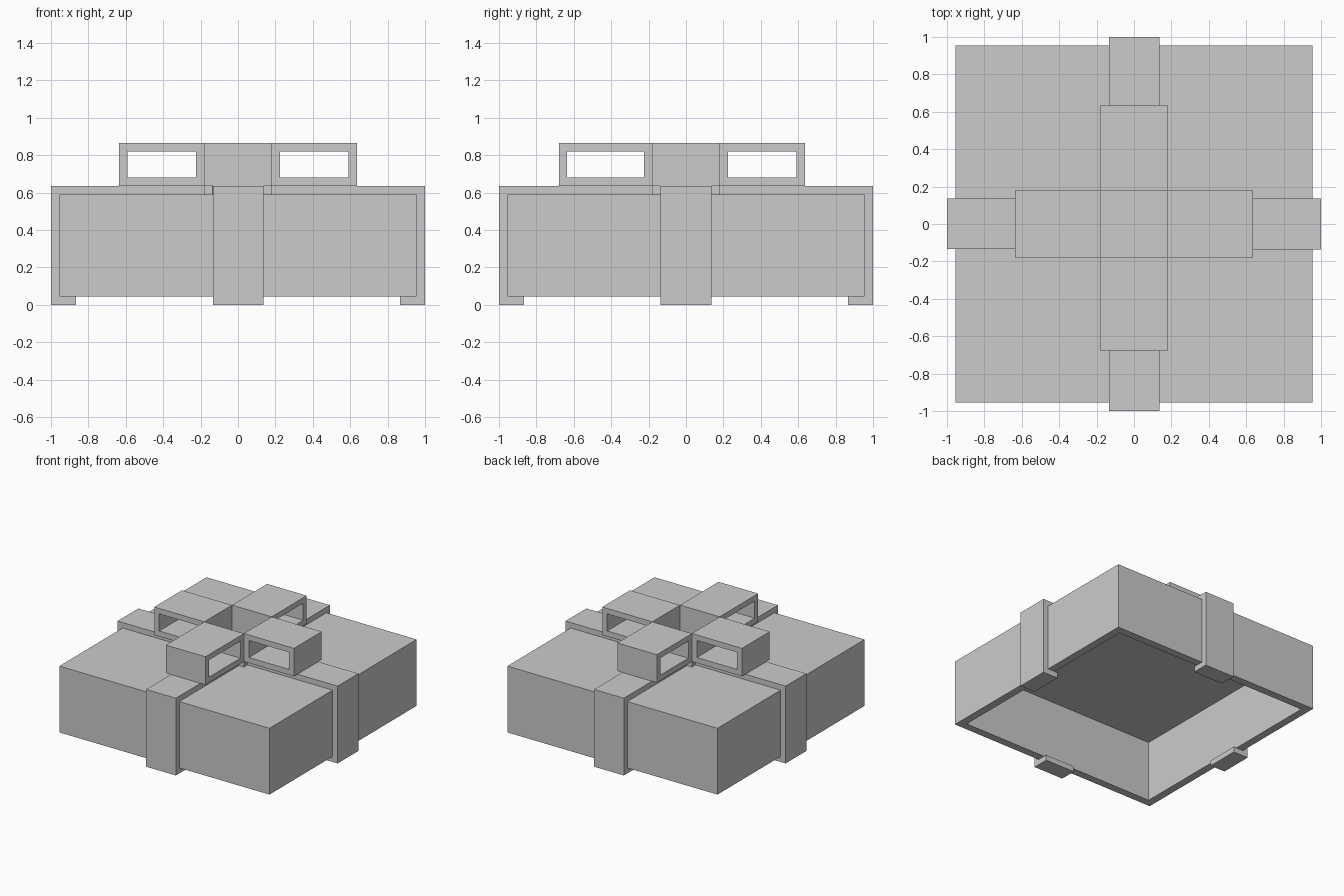
import bpy, bmesh
from math import pi
from mathutils import Matrix, Vector

if "Cube" in bpy.data.objects:
    bpy.data.objects.remove(bpy.data.objects["Cube"])

BOX, TOP, BASE = 0.955, 0.59, 0.045   # box half width, top and bottom heights
T = 0.045                             # ribbon thickness
KNOT = 0.18                           # half width of knot and bow loops


def finish(name, bm, angle=0.0):
    bmesh.ops.rotate(bm, verts=bm.verts, matrix=Matrix.Rotation(angle, 3, 'Z'))
    bmesh.ops.recalc_face_normals(bm, faces=bm.faces)
    mesh = bpy.data.meshes.new(name)
    bm.to_mesh(mesh)
    bm.free()
    obj = bpy.data.objects.new(name, mesh)
    bpy.context.collection.objects.link(obj)
    return obj


def block(half, z0, z1):
    bm = bmesh.new()
    bmesh.ops.create_cube(bm, size=1, matrix=Matrix.Translation((0, 0, (z0 + z1) / 2))
                          @ Matrix.Diagonal((2 * half, 2 * half, z1 - z0, 1)))
    return bm


def extrude_width(bm, width):
    res = bmesh.ops.extrude_face_region(bm, geom=bm.faces[:])
    verts = [g for g in res["geom"] if isinstance(g, bmesh.types.BMVert)]
    bmesh.ops.translate(bm, verts=verts, vec=(0, width, 0))


# Hollow gift box, open underneath
bm = block(BOX, BASE, TOP)
bm.faces.ensure_lookup_table()
bottom = min(bm.faces, key=lambda f: f.calc_center_median().z)
bmesh.ops.inset_region(bm, faces=[bottom], thickness=0.09)
res = bmesh.ops.extrude_discrete_faces(bm, faces=[bottom])
bmesh.ops.translate(bm, verts=res["faces"][0].verts[:], vec=(0, 0, TOP - BASE - T))
finish("gift_box", bm)

# Ribbon arm: over the lid, down the side, tucked under the rim
ARM = [(KNOT, TOP), (KNOT, TOP + T), (1, TOP + T), (1, 0),
       (0.865, 0), (0.865, BASE), (BOX, BASE), (BOX, TOP)]


def ribbon_arm(name, angle, half=0.135):
    bm = bmesh.new()
    bm.faces.new([bm.verts.new((x, -half, z)) for x, z in ARM])
    extrude_width(bm, 2 * half)
    finish(name, bm, angle)


# Bow loop: rectangular tube open at both sides
def bow_loop(name, angle, reach):
    def rect(inset):
        x0, x1 = KNOT + inset, reach - inset
        z0, z1 = TOP + T + inset, 0.865 - inset
        return [bm.verts.new((x, -KNOT, z))
                for x, z in ((x0, z0), (x1, z0), (x1, z1), (x0, z1))]
    bm = bmesh.new()
    outer, inner = rect(0), rect(T)
    for i in range(4):
        j = (i + 1) % 4
        bm.faces.new((outer[i], outer[j], inner[j], inner[i]))
    extrude_width(bm, 2 * KNOT)
    finish(name, bm, angle)


for i, (side, reach) in enumerate((("right", 0.635), ("back", 0.635),
                                   ("left", 0.635), ("front", 0.68))):
    ribbon_arm("ribbon_" + side, i * pi / 2)
    bow_loop("bow_loop_" + side, i * pi / 2, reach)

# Flat knot where the ribbons cross
finish("ribbon_knot", block(KNOT, TOP, TOP + T))
